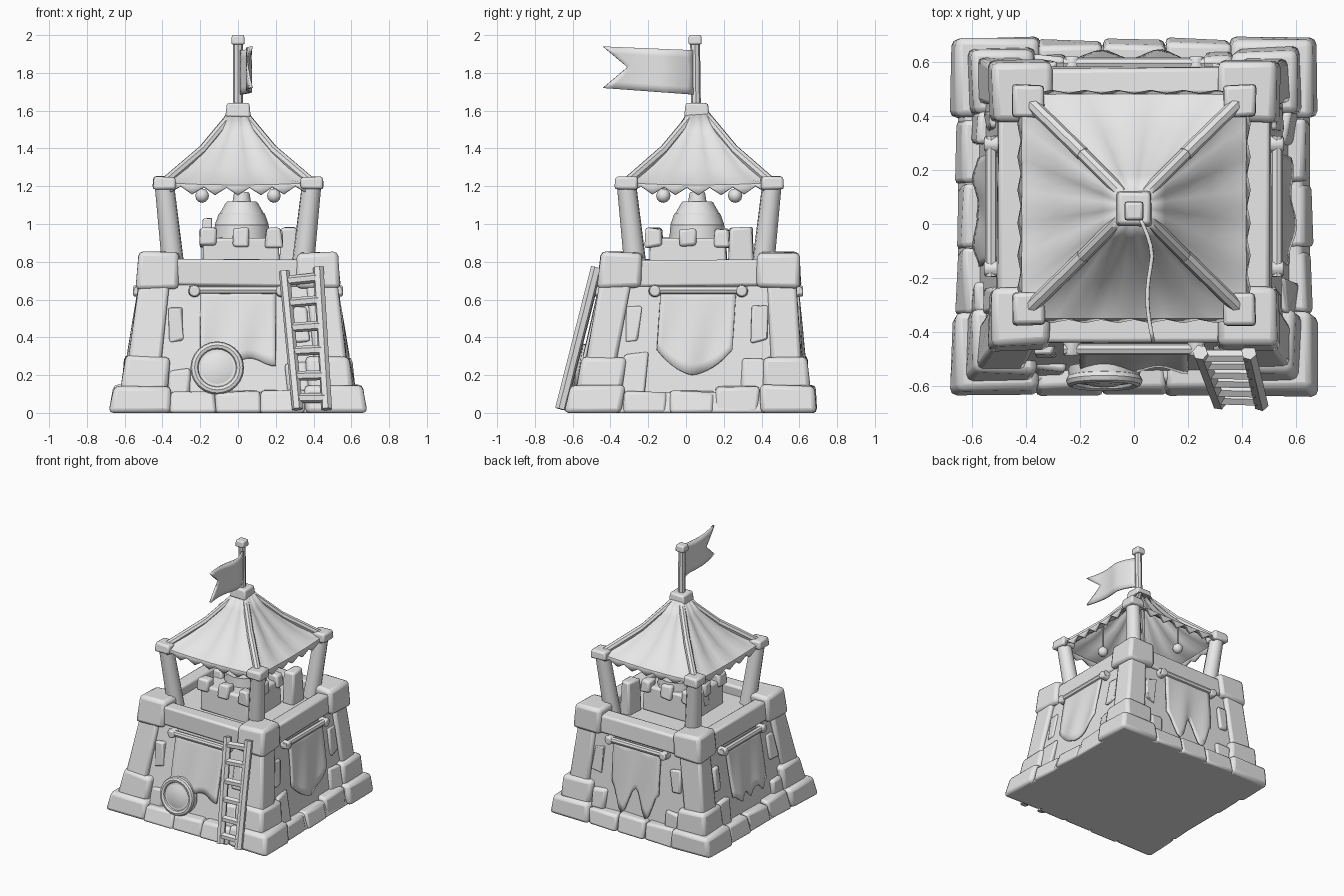
import bpy, bmesh, math, random
from mathutils import Vector, Matrix

random.seed(4)
if "Cube" in bpy.data.objects:
    bpy.data.objects.remove(bpy.data.objects["Cube"])

stone = bpy.data.materials.new("plain grey")
stone.use_nodes = True
stone.diffuse_color = (0.8, 0.8, 0.8, 1)
stone.node_tree.nodes["Principled BSDF"].inputs["Base Color"].default_value = (0.8, 0.8, 0.8, 1)


def finish(name, bm, bevel=0.0, solid=0.0):
    bmesh.ops.recalc_face_normals(bm, faces=bm.faces)
    mesh = bpy.data.meshes.new(name)
    bm.to_mesh(mesh)
    bm.free()
    ob = bpy.data.objects.new(name, mesh)
    bpy.context.collection.objects.link(ob)
    mesh.materials.append(stone)
    if solid:
        mod = ob.modifiers.new("thickness", 'SOLIDIFY')
        mod.thickness, mod.offset = solid, 0
    if bevel:
        mod = ob.modifiers.new("soft edges", 'BEVEL')
        mod.width, mod.segments = bevel, 2
    bpy.ops.object.select_all(action='DESELECT')
    ob.select_set(True)
    bpy.context.view_layer.objects.active = ob
    bpy.ops.object.shade_smooth_by_angle(angle=math.radians(40))


def block(name, low, high, half_low, half_high, rough=0.0, bevel=0.015):
    """Tapered box between two centres, with roughened corners."""
    bm = bmesh.new()
    bmesh.ops.create_cube(bm, size=2)
    for v in bm.verts:
        c, h = (low, half_low) if v.co.z < 0 else (high, half_high)
        jx, jy, jz = (random.uniform(-rough, rough) for _ in range(3))
        v.co = (c[0] + v.co.x * h[0] + jx, c[1] + v.co.y * h[1] + jy,
                c[2] + (jz if c[2] > 0.01 else 0))
    finish(name, bm, bevel)


def rod(name, a, b, r, sides=10, r2=None, bevel=0.0):
    a, b = Vector(a), Vector(b)
    bm = bmesh.new()
    turn = (b - a).to_track_quat('Z', 'Y').to_matrix().to_4x4()
    bmesh.ops.create_cone(bm, cap_ends=True, segments=sides, radius1=r, radius2=r2 or r,
                          depth=(b - a).length, matrix=Matrix.Translation((a + b) / 2) @ turn)
    finish(name, bm, bevel)


def mid(z):
    return 0.025 + 0.05 * min(z / 0.8, 1)


def wall(z):
    return 0.59 - 0.14 * z


def on_side(k, u, z, out=0.0):
    """Point on wall k: 0 front, 1 left, 2 back, 3 right flank."""
    a = k * math.pi / 2
    n, t = (math.sin(a), -math.cos(a)), (math.cos(a), math.sin(a))
    d = wall(z) + out
    return Vector((n[0] * d + t[0] * u, n[1] * d + t[1] * u + mid(z), z))


corners = [(-1, -1), (1, -1), (1, 1), (-1, 1)]
C = 0.07

# Tapered core and plinth
block("tower_core", (0, mid(0), 0), (0, C, 0.74), (wall(0),) * 2, (wall(0.74),) * 2, 0, 0.01)
block("plinth", (0, 0.025, 0), (0, 0.03, 0.11), (0.655, 0.64), (0.62, 0.61))

# Corner masonry, columns and roof posts
for sx, sy in corners:
    def at(d, z):
        return (sx * d, mid(z) + sy * d, z)
    block("corner_foot", at(0.515, 0), at(0.505, 0.145), (0.165, 0.15), (0.15, 0.145), 0.008, 0.025)
    block("corner_stone", at(0.495, 0.12), at(0.48, 0.3), (0.125,) * 2, (0.115,) * 2, 0.01, 0.025)
    block("corner_column", at(0.495, 0.25), at(0.44, 0.7), (0.085,) * 2, (0.08,) * 2, 0.008, 0.02)
    block("corner_capital", at(0.425, 0.66), at(0.415, 0.85), (0.115,) * 2, (0.108,) * 2, 0.008, 0.025)
    x, y = sx * 0.39, C + sy * 0.385
    rod("roof_post", (sx * 0.34, C + sy * 0.335, 0.75), (x, y, 1.21), 0.06, 10, 0.052)
    block("post_cap", (x, y, 1.185), (x, y, 1.25), (0.061,) * 2, (0.057,) * 2, 0.004, 0.014)
    # Hip rafter above and hanging lamp below the canopy
    knee = (sx * 0.19, C + sy * 0.19, 1.39)
    rod("hip_rafter", (x, y, 1.22), knee, 0.026, 8)
    rod("hip_rafter_upper", knee, (sx * 0.04, C + sy * 0.04, 1.57), 0.024, 8)
    bm = bmesh.new()
    bmesh.ops.create_uvsphere(bm, u_segments=10, v_segments=6, radius=0.038,
                              matrix=Matrix.Translation((knee[0], knee[1], 1.15)))
    finish("hanging_lamp", bm)
    rod("lamp_cord", (knee[0], knee[1], 1.16), knee, 0.006, 6)

# Parapet beams, footing stones and banner bars on every wall
for k in range(4):
    side = k % 2

    def facing(depth, width):
        return (depth, width) if side else (width, depth)
    a = k * math.pi / 2
    n = (math.sin(a), -math.cos(a))
    half = facing(0.05, 0.35)
    block("parapet_beam", (n[0] * 0.46, C + n[1] * 0.46, 0.67), (n[0] * 0.455, C + n[1] * 0.455, 0.81),
          half, half, 0.006, 0.015)
    for u in (-0.24, 0, 0.24):
        half = facing(0.04, 0.118)
        block("footing_stone", on_side(k, u, 0, 0.03), on_side(k, u, random.uniform(0.11, 0.14), 0.02),
              half, half, 0.01, 0.018)
    for s in (-1, 1):
        half = facing(0.025, 0.06)
        block("low_wall_stone", on_side(k, s * 0.32, 0.1), on_side(k, s * 0.31, random.uniform(0.22, 0.32)),
              half, half, 0.014, 0.018)
        half = facing(0.018, 0.04)
        block("upper_wall_stone", on_side(k, s * 0.335, 0.38), on_side(k, s * 0.33, 0.56),
              half, half, 0.014, 0.015)
        rod("bar_bracket", on_side(k, s * 0.23, 0.645, -0.02), on_side(k, s * 0.23, 0.645, 0.055),
            0.037, 8, 0.03, 0.008)
    rod("banner_bar", on_side(k, -0.26, 0.65, 0.03), on_side(k, 0.26, 0.65, 0.03), 0.022, 8)

# Hanging cloths, each with its own hem
hems = [lambda u: 0.27 + 0.02 * math.sin(u * 25),
        lambda u: 0.2 + 2.6 * u * u + 0.15 * abs(u),
        lambda u: 0.24 + 0.1 * math.cos(u * 31),
        lambda u: 0.22 + 0.06 * abs(math.sin(u * 24))]
for k, hem in enumerate(hems):
    bm = bmesh.new()
    cols, rows = 16, 8
    grid = []
    for i in range(cols + 1):
        u = -0.2 + 0.4 * i / cols
        line = []
        for j in range(rows + 1):
            f = j / rows
            z = 0.66 + (hem(u) - 0.66) * f
            line.append(bm.verts.new(on_side(k, u, z, 0.025 + 0.01 * f * math.sin(u * 28 + k + f * 2))))
        grid.append(line)
    for i in range(cols):
        for j in range(rows):
            bm.faces.new((grid[i][j], grid[i + 1][j], grid[i + 1][j + 1], grid[i][j + 1]))
    finish("wall_banner", bm, 0, 0.016)

# Round shield leaning on the front wall
tilt = Vector((0, -1, 0.14)).normalized()
hub = Vector((-0.11, -0.56, 0.235))
rod("shield_disc", hub - tilt * 0.03, hub + tilt * 0.025, 0.135, 24, 0.13)
bm = bmesh.new()
steps, ring = 24, 8
turn = tilt.to_track_quat('Z', 'Y').to_matrix()
loops = [[bm.verts.new(hub + tilt * 0.02 + turn @ Vector((
    (0.12 + 0.022 * math.cos(q)) * math.cos(p), (0.12 + 0.022 * math.cos(q)) * math.sin(p), 0.022 * math.sin(q))))
    for q in (j * math.tau / ring for j in range(ring))] for p in (i * math.tau / steps for i in range(steps))]
for i in range(steps):
    for j in range(ring):
        a, b = loops[i], loops[(i + 1) % steps]
        bm.faces.new((a[j], b[j], b[(j + 1) % ring], a[(j + 1) % ring]))
finish("shield_rim", bm)
rod("shield_boss", hub + tilt * 0.02, hub + tilt * 0.038, 0.1, 20, 0.05)

# Ladder
rails = [((0.315, -0.66, 0.02), (0.245, -0.475, 0.75)), ((0.47, -0.665, 0.02), (0.425, -0.475, 0.77))]
for a, b in rails:
    rod("ladder_rail", a, b, 0.029, 6)
for f in (0.08, 0.24, 0.42, 0.59, 0.77, 0.93):
    p, q = (Vector(a).lerp(Vector(b), f) for a, b in rails)
    rod("ladder_rung", p, q, 0.026, 6)

# Small turret with battlements and dome on the platform
tx, ty = 0.015, 0.01
block("turret_base", (tx, ty, 0.73), (tx, ty, 0.93), (0.205, 0.21), (0.195, 0.2), 0.006)
for k in range(8):
    a = k * math.pi / 4
    x, y = (max(-1, min(1, 1.42 * f)) for f in (math.cos(a), math.sin(a)))
    px, py = tx + x * 0.175, ty + y * 0.18
    block("turret_merlon", (px, py, 0.88), (px, py, 0.975), (0.045,) * 2, (0.04,) * 2, 0.01)
for z0, z1, r0, r1 in ((0.9, 1.0, 0.15, 0.142), (0.99, 1.06, 0.145, 0.12),
                       (1.05, 1.12, 0.12, 0.08), (1.11, 1.17, 0.05, 0.04)):
    rod("dome_tier", (0.02, 0.06, z0), (0.02, 0.06, z1), r0, 12, r1, 0.008)
block("side_crate", (0.27, 0.29, 0.73), (0.27, 0.29, 0.98), (0.045, 0.07), (0.04, 0.065), 0.01)
block("side_stake", (-0.165, 0.02, 0.8), (-0.165, 0.02, 1.03), (0.03,) * 2, (0.025,) * 2, 0.005, 0.008)

# Pleated canopy with a zigzag hem
bm = bmesh.new()
profile = [(0.05, 1.59), (0.11, 1.49), (0.19, 1.395), (0.28, 1.3), (0.365, 1.235), (0.41, 1.215), (0.425, 1.19)]
per = 14
rings = []
for r, (h, z) in enumerate(profile):
    line = []
    for k in range(4):
        a = k * math.pi / 2
        n, t = Vector((math.sin(a), -math.cos(a))), Vector((math.cos(a), math.sin(a)))
        for i in range(per):
            f = 2 * i / per - 1
            drop = -0.015 * (1 - f * f) * r / 6
            drop += 0.01 * math.cos(f * 11) if 0 < r < 5 else 0
            if r == 6:
                drop += 0.018 if i % 2 == 0 else -0.022
            p = n * (h - 0.012 * (r == 6 and i % 2)) + t * (f * h)
            line.append(bm.verts.new((p.x, p.y + C - 0.005, z + drop)))
    rings.append(line)
count = 4 * per
for a, b in zip(rings, rings[1:]):
    for i in range(count):
        bm.faces.new((a[i], b[i], b[(i + 1) % count], a[(i + 1) % count]))
finish("canopy", bm, 0, 0.014)

# Finial block, pole and swallowtail flag
py = 0.058
block("finial_block", (0, py, 1.565), (0, py, 1.64), (0.066,) * 2, (0.06,) * 2, 0.003, 0.012)
rod("flag_pole", (0, py - 0.005, 1.6), (0, py - 0.01, 1.97), 0.026, 8)
block("pole_knob", (0, py - 0.01, 1.95), (0, py - 0.01, 2.0), (0.036,) * 2, (0.033,) * 2, 0, 0.01)
bm = bmesh.new()
cols, rows = 12, 6
grid = []
for j in range(rows + 1):
    v = 1 - abs(2 * j / rows - 1)
    end = 0.48 - 0.13 * v
    line = []
    for i in range(cols + 1):
        f = i / cols
        d = end * f
        x = 0.012 + 0.055 * math.sin(min(d / 0.17, 1) * 1.57) - 0.018 * math.sin(max(d - 0.17, 0) * 11)
        z = 1.685 + 0.035 * f + (0.235 - 0.015 * f) * j / rows
        line.append(bm.verts.new((x, 0.04 - d, z)))
    grid.append(line)
for j in range(rows):
    for i in range(cols):
        bm.faces.new((grid[j][i], grid[j][i + 1], grid[j + 1][i + 1], grid[j + 1][i]))
finish("flag", bm, 0, 0.014)
